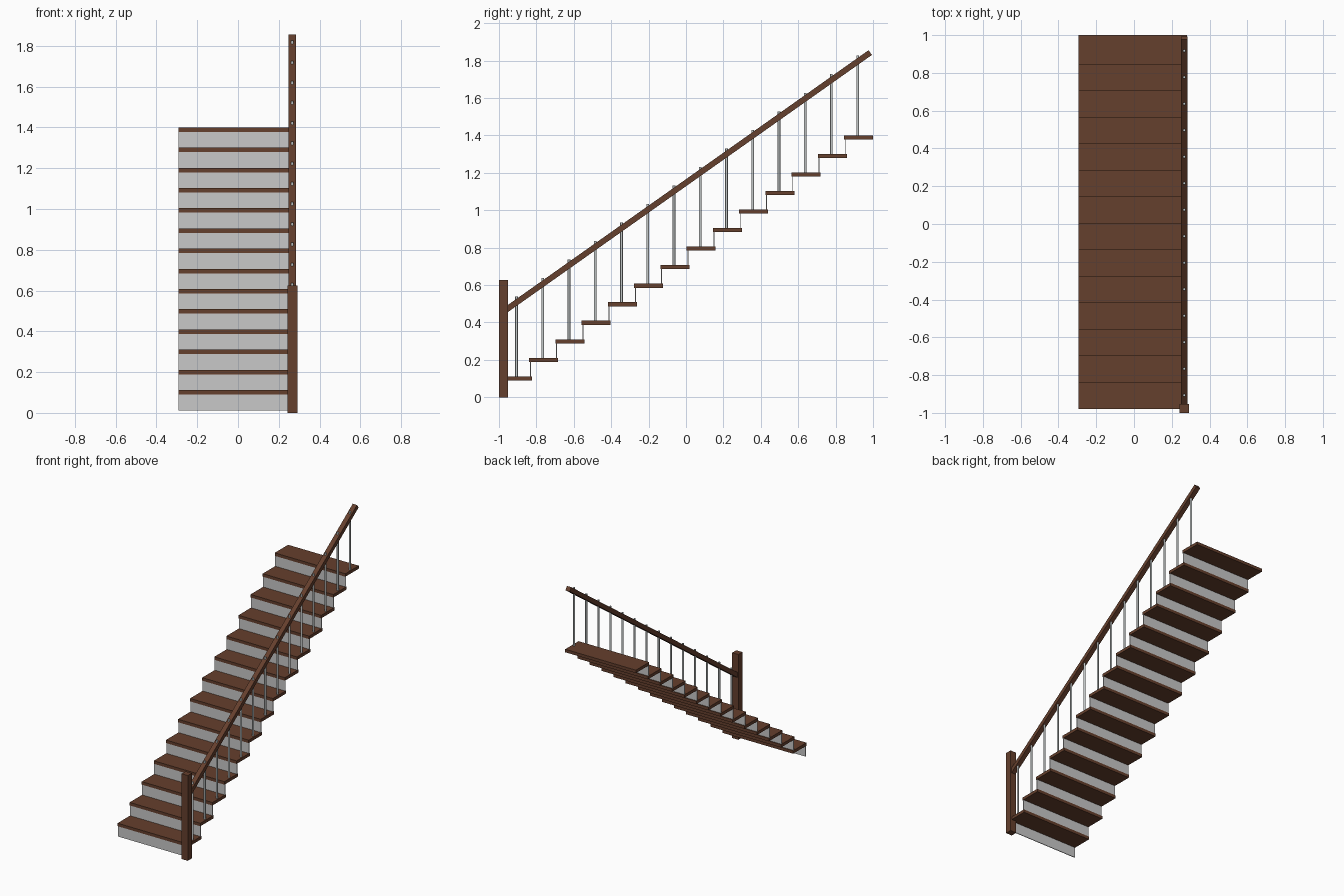
import bpy, math
from mathutils import Vector

cube = bpy.data.objects.get("Cube")
if cube:
    bpy.data.objects.remove(cube, do_unlink=True)


def material(name, rgb):
    m = bpy.data.materials.new(name)
    m.use_nodes = True
    m.diffuse_color = (*rgb, 1)
    bsdf = next(n for n in m.node_tree.nodes if n.type == 'BSDF_PRINCIPLED')
    bsdf.inputs["Base Color"].default_value = (*rgb, 1)
    return m


wood = material("brown_wood", (0.13, 0.05, 0.026))
paint = material("pale_grey_paint", (0.58, 0.58, 0.58))
steel = material("pale_steel", (0.56, 0.59, 0.59))


def box(name, lo, hi, mat):
    """Axis-aligned box between two corners."""
    lo, hi = Vector(lo), Vector(hi)
    bpy.ops.mesh.primitive_cube_add(size=1, location=(lo + hi) / 2)
    ob = bpy.context.object
    ob.name = name
    ob.scale = hi - lo
    ob.data.materials.append(mat)
    return ob


STEPS = 14
GOING, RISE = 0.1403, 0.0991
LEFT, RIGHT = -0.293, 0.281
FRONT, DEPTH, THICK = -0.979, 0.155, 0.022
RAIL_X = 0.266
slope = math.atan2(RISE, GOING)

for i in range(STEPS):
    y = FRONT + i * GOING
    z = 0.101 + i * RISE
    bottom, top = z - THICK / 2, z + THICK / 2
    # Tread, with a thin riser tucked under its front edge
    box(f"tread_{i + 1}", (LEFT, y, bottom), (RIGHT, y + DEPTH, top), wood)
    floor = max(0, top - RISE)
    box(f"riser_{i + 1}", (LEFT, y + 0.004, floor), (RIGHT, y + 0.009, bottom), paint)
    # Baluster passing just through the handrail
    height = 0.538 + i * RISE - top
    bpy.ops.mesh.primitive_cylinder_add(
        vertices=12, radius=0.007, depth=height,
        location=(RAIL_X, y + 0.073, top + height / 2))
    post = bpy.context.object
    post.name = f"baluster_{i + 1}"
    post.data.materials.append(steel)
    bpy.ops.object.shade_smooth_by_angle()

# Newel post at the foot of the flight
box("newel_post", (0.242, -1, 0), (0.292, -0.953, 0.626), wood)

# Sloping handrail
end = Vector((RAIL_X, 0.985, 1.843))
length = (end.y + 0.965) / math.cos(slope)
rail = box("handrail", (0, 0, 0), (0.035, length, 0.031), wood)
rail.rotation_euler.x = slope
rail.location = end - Vector((0, math.cos(slope), math.sin(slope))) * length / 2
